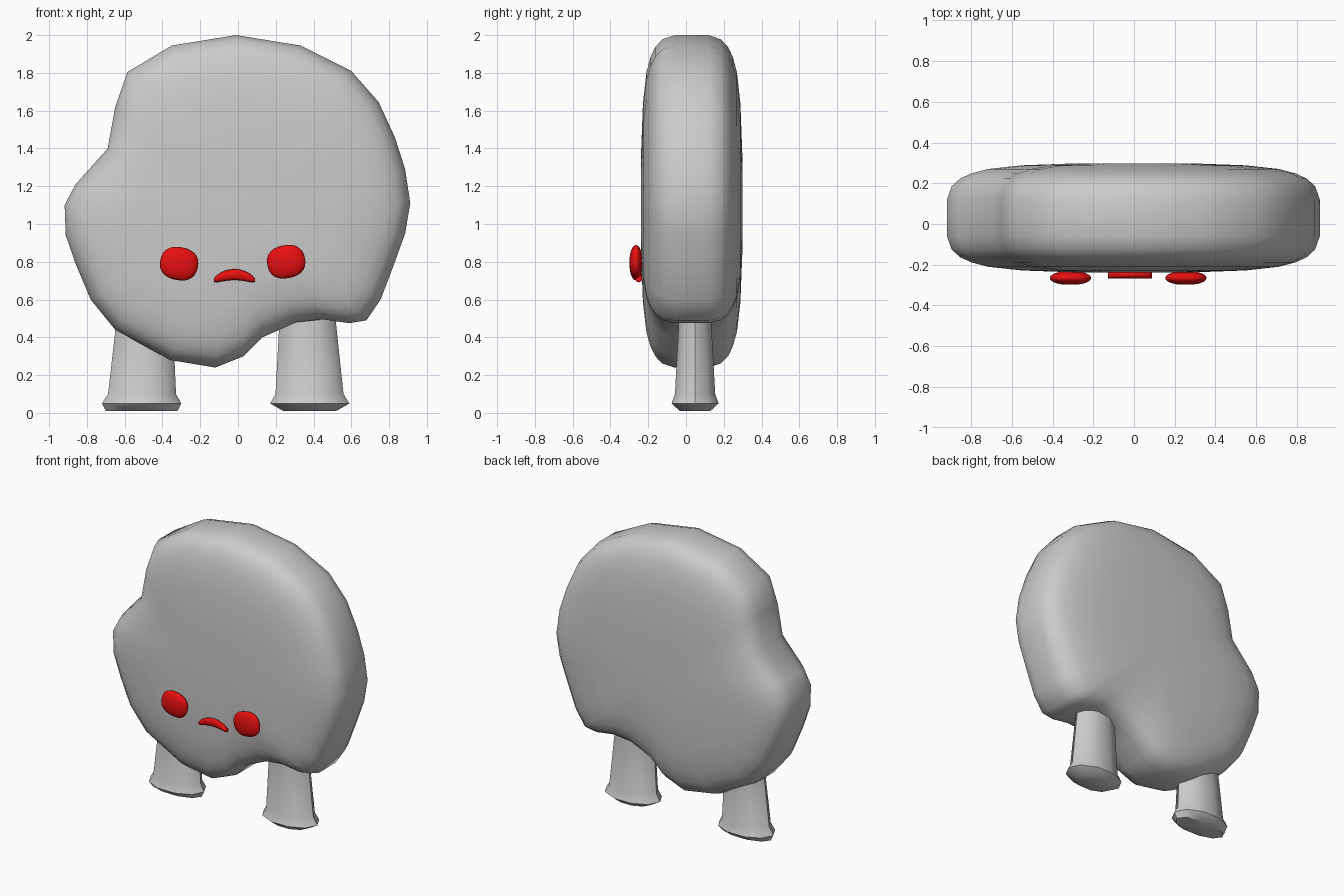
import bpy, bmesh, math
from mathutils import Vector

if "Cube" in bpy.data.objects:
    bpy.data.objects.remove(bpy.data.objects["Cube"])


def material(name, rgb):
    m = bpy.data.materials.new(name)
    m.diffuse_color = (*rgb, 1)
    m.use_nodes = True
    m.node_tree.nodes["Principled BSDF"].inputs["Base Color"].default_value = m.diffuse_color
    return m


GREY = material("soft grey", (0.6, 0.6, 0.6))
RED = material("bright red", (0.8, 0.005, 0.005))


def loft(name, rings, mat, angle):
    """Skin a stack of equal-length rings and cap both ends."""
    bm = bmesh.new()
    loops = [[bm.verts.new(p) for p in r] for r in rings]
    n = len(loops[0])
    for a, b in zip(loops, loops[1:]):
        for i in range(n):
            j = (i + 1) % n
            bm.faces.new((a[i], a[j], b[j], b[i]))
    for ring in (loops[0], loops[-1]):
        mid = bm.verts.new(sum((v.co for v in ring), Vector()) / n)
        for i in range(n):
            bm.faces.new((ring[i], ring[(i + 1) % n], mid))
    bmesh.ops.recalc_face_normals(bm, faces=bm.faces)
    me = bpy.data.meshes.new(name)
    bm.to_mesh(me)
    bm.free()
    me.materials.append(mat)
    ob = bpy.data.objects.new(name, me)
    bpy.context.collection.objects.link(ob)
    bpy.ops.object.select_all(action='DESELECT')
    ob.select_set(True)
    bpy.context.view_layer.objects.active = ob
    bpy.ops.object.shade_smooth_by_angle(angle=math.radians(angle))
    return ob


# Body: lumpy outline, with rounded rims and gently domed faces
outline = [(-.01, 2), (.33, 1.945), (.6, 1.81), (.745, 1.645), (.83, 1.46), (.885, 1.29),
           (.912, 1.11), (.885, .95), (.82, .77), (.755, .6), (.68, .49), (.59, .475),
           (.45, .495), (.31, .48), (.13, .4), (.03, .3), (-.12, .24), (-.36, .28),
           (-.65, .44), (-.78, .6), (-.86, .79), (-.912, .94), (-.918, 1.1), (-.86, 1.21),
           (-.69, 1.4), (-.65, 1.62), (-.585, 1.805), (-.35, 1.945)]
# (outline scale, half thickness)
rim = [(.3, .268), (.6, .258), (.78, .24), (.87, .218), (.93, .193), (.975, .155), (1, .09)]
layers = [(s, -h) for s, h in rim] + [(s, h) for s, h in reversed(rim)]
CX, CZ, MID_Y = 0, 1.1, .03
loft("body", [[(CX + (x - CX) * s, MID_Y + h, CZ + (z - CZ) * s) for x, z in outline]
              for s, h in layers], GREY, 60)


# Legs: tapered oval columns with a flared foot
def leg(name, x_top, x_foot, sole):
    rings = []
    for z, rx, ry, t in ((.6, .14, .085, 0), (.45, .152, .092, .3), (.1, .18, .112, .9),
                         (.05, .21, .131, 1), (.01, sole, .085, 1)):
        x = x_top + (x_foot - x_top) * t
        ring = []
        for k in range(10):
            a = math.tau * k / 10
            ring.append((x + rx * math.cos(a), .048 + ry * math.sin(a), z))
        rings.append(ring)
    return loft(name, rings, GREY, 45)


leg("left_leg", -.49, -.51, .19)
leg("right_leg", .365, .38, .14)


# Eyes: flattened rounded buttons
def eye(name, x, z, tilt):
    rings = []
    for i in range(1, 12):
        p = math.pi * i / 12
        r = math.sin(p) ** .9
        ring = []
        for k in range(28):
            a = math.tau * k / 28
            c, s = math.cos(a), math.sin(a)
            q = (abs(c) ** 2.4 + abs(s) ** 2.4) ** (-1 / 2.4)
            u, v = .101 * r * q * c, .087 * r * q * s
            ring.append((x + u * math.cos(tilt) - v * math.sin(tilt),
                         -.265 - .034 * math.cos(p),
                         z + u * math.sin(tilt) + v * math.cos(tilt)))
        rings.append(ring)
    return loft(name, rings, RED, 60)


eye("left_eye", -.312, .79, -.2)
eye("right_eye", .255, .80, .2)

# Mouth: thick downturned arc, fuller in the middle
rings = []
for i in range(17):
    t = -1 + i / 8
    w = .008 + .021 * (1 - t * t) ** .5
    rings.append([(-.019 + .108 * t, -.25 - .017 * math.sin(math.tau * k / 12),
                   .732 - .03 * t * t + w * math.cos(math.tau * k / 12)) for k in range(12)])
loft("mouth", rings, RED, 60)
